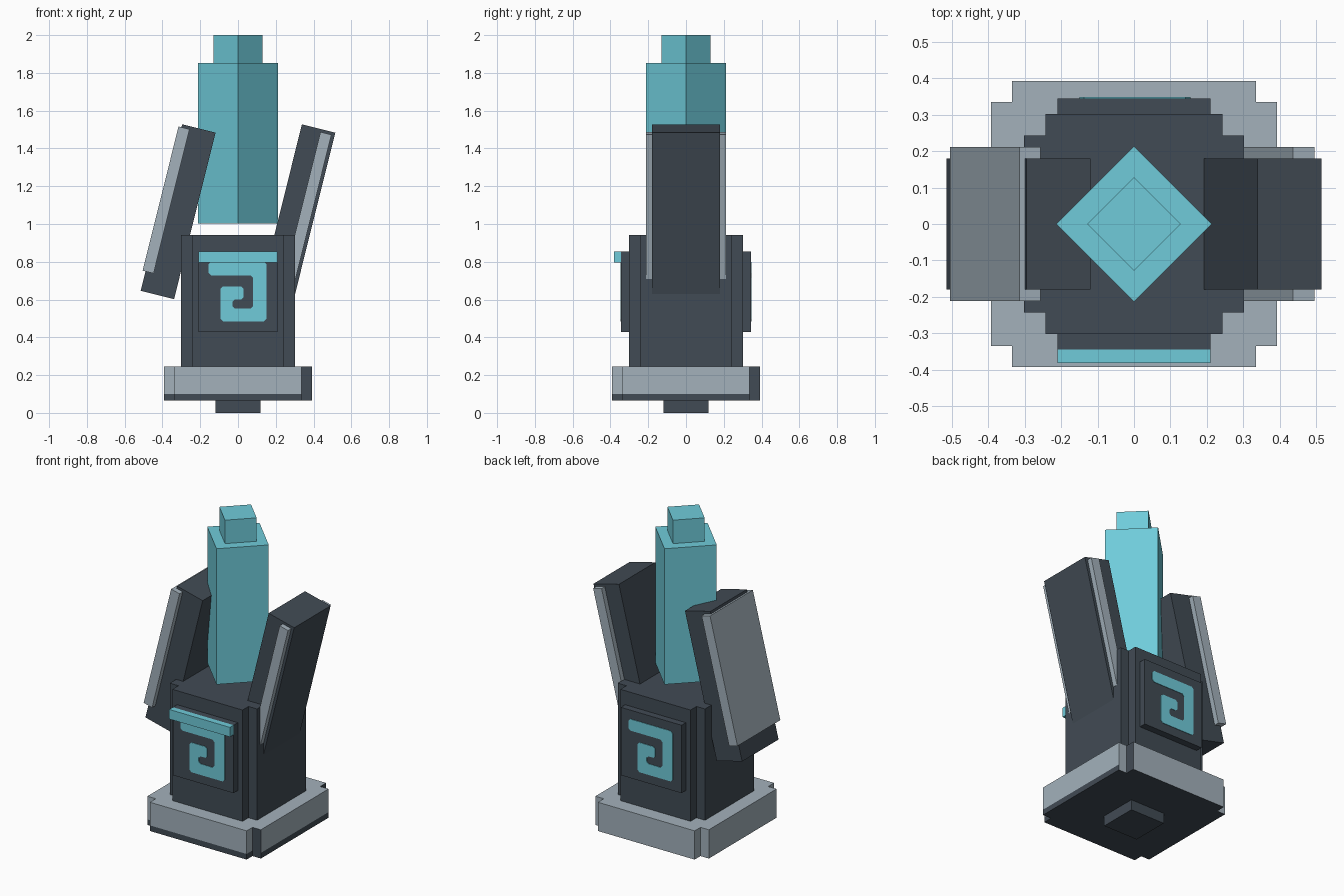
import bpy, bmesh, math
from mathutils import Vector, Matrix

if "Cube" in bpy.data.objects:
    bpy.data.objects.remove(bpy.data.objects["Cube"])


def material(name, rgb):
    m = bpy.data.materials.new(name)
    m.use_nodes = True
    m.diffuse_color = (*rgb, 1)
    m.node_tree.nodes["Principled BSDF"].inputs["Base Color"].default_value = (*rgb, 1)
    return m


DARK = material("dark slate", (0.053, 0.070, 0.089))
GREY = material("light grey", (0.366, 0.440, 0.497))
TEAL = material("crystal teal", (0.16, 0.60, 0.70))


def make(name, bm, *mats):
    mesh = bpy.data.meshes.new(name)
    bmesh.ops.recalc_face_normals(bm, faces=bm.faces)
    bm.to_mesh(mesh)
    bm.free()
    for m in mats:
        mesh.materials.append(m)
    ob = bpy.data.objects.new(name, mesh)
    bpy.context.collection.objects.link(ob)
    return ob


def box(name, centre, size, mat, angle=0, axis="Z"):
    bm = bmesh.new()
    bmesh.ops.create_cube(bm, size=1)
    bmesh.ops.scale(bm, vec=size, verts=bm.verts)
    ob = make(name, bm, mat)
    ob.matrix_world = Matrix.Translation(centre) @ Matrix.Rotation(angle, 4, axis)
    return ob


def prism(points, depth):
    """Extrude a flat outline of 3D points along a vector."""
    bm = bmesh.new()
    face = bm.faces.new([bm.verts.new(p) for p in points])
    new = bmesh.ops.extrude_face_region(bm, geom=[face])["geom"]
    bmesh.ops.translate(bm, vec=depth, verts=[v for v in new if isinstance(v, bmesh.types.BMVert)])
    return bm


def notched(outer, inner, z, height):
    """Square block with a small square notch out of each upright corner."""
    quarter = [(outer, -inner), (outer, inner), (inner, inner)]
    pts = []
    for k in range(4):
        c, s = round(math.cos(k * math.pi / 2)), round(math.sin(k * math.pi / 2))
        pts += [(x * c - y * s, x * s + y * c, z) for x, y in quarter]
    return prism(pts, (0, 0, height))


# Foot and notched plinth
box("foot", (0, 0, 0.034), (0.24, 0.24, 0.068), DARK)
bm = notched(0.393, 0.335, 0.065, 0.18)
bmesh.ops.bisect_plane(bm, geom=bm.verts[:] + bm.edges[:] + bm.faces[:],
                       plane_co=(0, 0, 0.1), plane_no=(0, 0, 1))
plinth = make("plinth", bm, GREY, DARK)
for p in plinth.data.polygons:
    front, side = p.normal.y < -0.5, p.normal.x > 0.5
    low = p.center.z < 0.1
    corner = (front and p.center.x > 0.34) or (side and p.center.y > 0.34)
    if p.normal.z < -0.5 or corner or (low and (front or side)):
        p.material_index = 1

# Body
make("body", notched(0.302, 0.243, 0.245, 0.697), DARK)

# Raised panels with a spiral emblem, front and back
SPIRAL = [(-0.155, 0.80), (0.15, 0.80), (0.15, 0.484), (-0.092, 0.484), (-0.092, 0.67),
          (0.03, 0.67), (0.03, 0.60), (-0.03, 0.60), (-0.03, 0.553), (0.08, 0.553),
          (0.08, 0.728), (-0.155, 0.728)]


def chamfered(pts, d):
    out = []
    for i, p in enumerate(pts):
        p = Vector(p)
        for q in (pts[i - 1], pts[(i + 1) % len(pts)]):
            out.append(p + (Vector(q) - p).normalized() * d)
    return out


for label, turn in (("front", 0), ("back", math.pi)):
    spin = Matrix.Rotation(turn, 4, "Z")
    box(label + "_panel", spin @ Vector((0, -0.32, 0.642)), (0.42, 0.05, 0.425), DARK)
    emblem = make(label + "_emblem",
                  prism([(p.x, -0.344, p.y) for p in chamfered(SPIRAL, 0.013)], (0, -0.004, 0)), TEAL)
    emblem.matrix_world = spin
box("front_bar", (0, -0.3625, 0.825), (0.42, 0.037, 0.06), TEAL)

# Two slanted arms, both leaning the same way, each with a wider grey plate
TILT = math.radians(14)
for label, side, offset in (("right", -1, -0.077), ("left", 1, 0.044)):
    centre = Vector((side * 0.317, 0, 1.065))
    box(label + "_arm", centre, (0.182, 0.36, 0.908), DARK, TILT, "Y")
    shift = Matrix.Rotation(TILT, 3, "Y") @ Vector((offset, 0, 0.045))
    box(label + "_arm_plate", centre + shift, (0.06, 0.424, 0.787), GREY, TILT, "Y")

# Floating crystal and its tip, set corner-on
for name, reach, low, high in (("crystal", 0.213, 1.003, 1.853), ("crystal_tip", 0.129, 1.853, 2.0)):
    width = reach * math.sqrt(2)
    box(name, (0, 0, (low + high) / 2), (width, width, high - low), TEAL, math.pi / 4)
